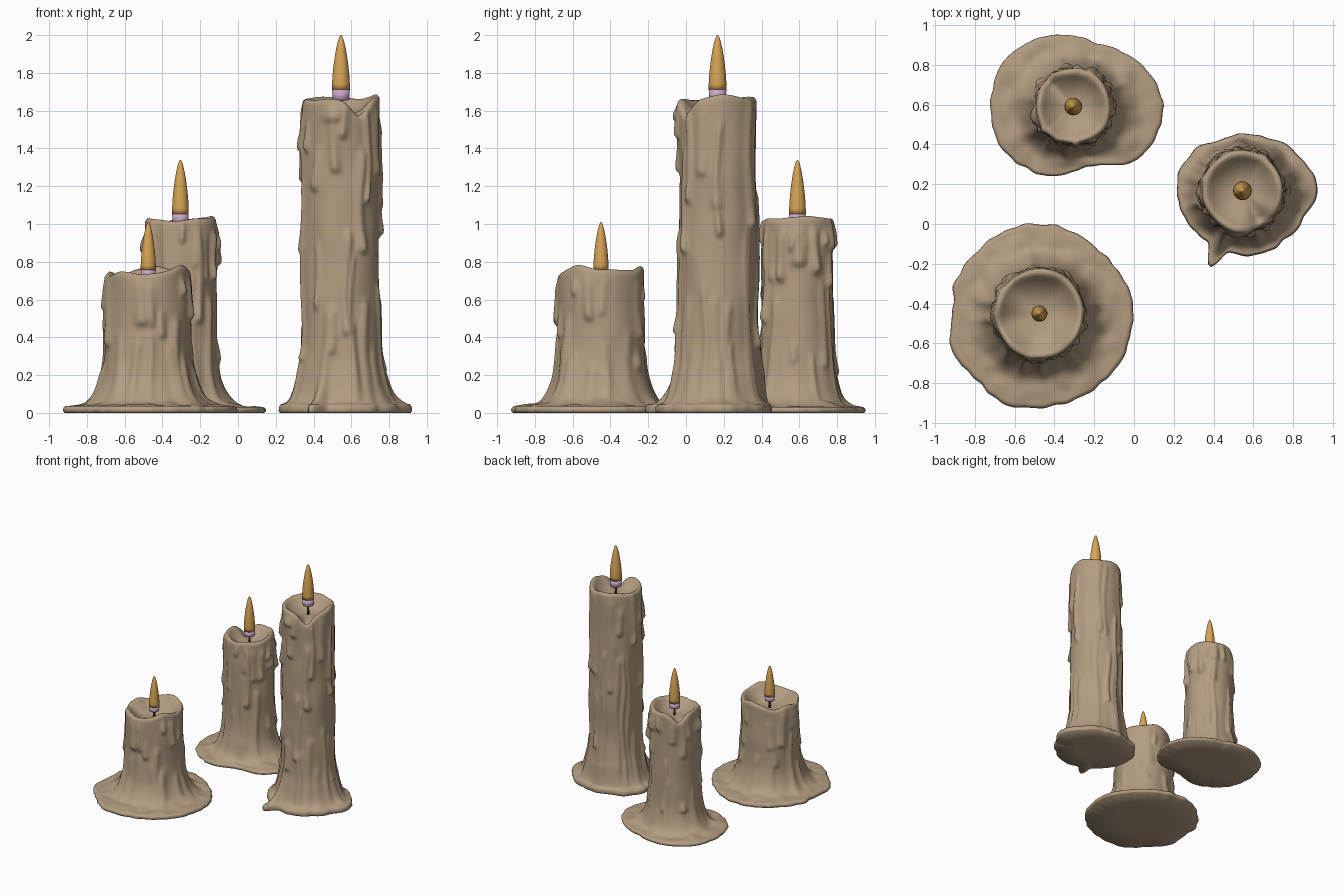
import bpy, math, random
from mathutils import Vector, noise

if "Cube" in bpy.data.objects:
    bpy.data.objects.remove(bpy.data.objects["Cube"])

COLS = 160
TAU = 2 * math.pi


def material(name, rgb):
    m = bpy.data.materials.new(name)
    m.diffuse_color = (*rgb, 1)
    m.use_nodes = True
    m.node_tree.nodes["Principled BSDF"].inputs["Base Color"].default_value = m.diffuse_color
    return m


WAX = material("tan wax", (0.45, 0.335, 0.22))
FLAME = material("amber flame", (0.68, 0.37, 0.09))
GLOW = material("lilac flame base", (0.58, 0.38, 0.58))
WICK = material("dark wick", (0.05, 0.035, 0.025))


def add_mesh(name, verts, faces, mat):
    me = bpy.data.meshes.new(name)
    me.from_pydata(verts, [], faces)
    me.materials.append(mat)
    me.polygons.foreach_set("use_smooth", [True] * len(me.polygons))
    me.update()
    ob = bpy.data.objects.new(name, me)
    bpy.context.collection.objects.link(ob)
    return ob


def skin(rows, n):
    """Join rings of n points from bottom to top, closing both ends with fans."""
    verts = [p for row in rows for p in row]
    faces = []
    for i in range(len(rows) - 1):
        for j in range(n):
            k = (j + 1) % n
            faces.append((i * n + j, i * n + k, (i + 1) * n + k, (i + 1) * n + j))
    for row, flip in ((0, True), (len(rows) - 1, False)):
        c = len(verts)
        verts.append(tuple(sum(p[a] for p in rows[row]) / n for a in range(3)))
        for j in range(n):
            a, b = row * n + j, row * n + (j + 1) % n
            faces.append((b, a, c) if flip else (a, b, c))
    return verts, faces


def lathe(name, cx, cy, profile, mat, n=32):
    rows = [[(cx + r * math.cos(TAU * j / n), cy + r * math.sin(TAU * j / n), z)
             for j in range(n)] for r, z in profile]
    return add_mesh(name, *skin(rows, n), mat)


def adiff(a, b):
    return (a - b + math.pi) % TAU - math.pi


def outline_at(pts, t):
    """Smooth closed interpolation of evenly spaced radii."""
    n = len(pts)
    u = t / TAU * n
    i = int(u)
    f = u - i
    a, b, c, d = (pts[(i + k) % n] for k in (-1, 0, 1, 2))
    return b + 0.5 * f * (c - a + f * (2*a - 5*b + 4*c - d + f * (3*(b - c) + d - a)))


def candle(name, cx, cy, R, top, floor, outline, rim, flare, drips, n_top, n_low, ends, seed):
    rnd = random.Random(seed)
    drips = [(math.radians(a), z1, z0, w, h) for a, z1, z0, w, h in drips]
    for i in range(n_top):      # runs that start at the rim
        z1 = top - rnd.uniform(0, .12)
        drips.append((TAU * (i + rnd.random()) / n_top, z1, top - rnd.uniform(*ends),
                      rnd.uniform(.08, .17), rnd.uniform(.014, .028)))
    for i in range(n_low):      # runs that reach down to the puddle
        drips.append((TAU * (i + rnd.random()) / n_low, rnd.uniform(.25, top * .75),
                      rnd.choice((0, 0, rnd.uniform(.1, top * .4))),
                      rnd.uniform(.07, .14), rnd.uniform(.014, .03)))

    def bump(t, z):
        total = 0
        for a, z1, z0, w, h in drips:
            d = adiff(t, a + .05 * math.sin(z * 9 + a * 5)) / w
            if abs(d) > 2.6 or z > z1 + .03 or z < z0 - .06:
                continue
            s = min(1, max(0, (z1 + .03 - z) / .09))
            s = s * s * (3 - 2 * s) * (.55 + .45 * math.exp(-((z - z0) / .07) ** 2))
            if z < z0:
                s *= math.exp(-((z0 - z) / .022) ** 2)
            total = max(total, h * s * math.exp(-d * d)) + .25 * min(total, h * s * math.exp(-d * d))
        return total

    def lump(t, z, r, scale, seedz):
        return noise.noise(Vector((cx + r * math.cos(t), cy + r * math.sin(t), z * .6)) * scale
                           + Vector((0, 0, seedz)))

    edge_h, rise, power = flare
    z0 = edge_h + .02 + rise
    body_n = int((top - z0) / .016)
    columns = []
    for j in range(COLS):
        t = TAU * j / COLS
        E = outline_at(outline, t)
        if name == "tall_candle":      # stray finger of wax on the puddle
            E += .105 * math.exp(-(adiff(t, math.radians(247)) / .11) ** 2)
        E += .012 * lump(t, 0, E, 14, seed)
        zr = top + sum(h * math.exp(-(adiff(t, math.radians(a)) / w) ** 2) for a, h, w in rim)
        zr += .006 * lump(t, top, R, 9, seed + 3)
        # puddle underside and rounded edge
        col = [(E * .5, 0), (E * .98, 0), (E, .012), (E * .992, edge_h * .75), (E * .97, edge_h)]
        base_r = R + .025

        def body_r(z):
            return (R + .025 * math.exp(-(z - z0) / .1) + bump(t, z)
                    + .009 * lump(t, z, R, 7, seed))
        rb = body_r(z0)
        # puddle top sweeping up into the body
        for i in range(1, 18):
            q = i / 18
            r = E * .97 + (rb - E * .97) * q
            z = edge_h + .02 * q + rise * q ** power
            z += .016 * lump(t, 0, r, 11, seed + 7) * math.sin(math.pi * q)
            col.append((r, max(z, .012)))
        # body wall
        for i in range(body_n + 1):
            z = z0 + (zr - .028 - z0) * i / body_n
            col.append((body_r(z), z))
        # rounded lip
        r = col[-1][0]
        L = R - .02 + .3 * (r - R)
        col += [(r - .002, zr - .016), (r - .008, zr - .006), ((r + L) / 2 - .004, zr),
                (L - .006, zr - .003), (L - .018, zr - .014)]
        # hollow bowl
        for i in range(1, 13):
            q = 1 - i / 13
            col.append(((L - .018) * q, floor + (zr - .014 - floor) * q ** 2.6))
        columns.append([(cx + r * math.cos(t), cy + r * math.sin(t), z) for r, z in col])
    rows = [list(row) for row in zip(*columns)]
    add_mesh(name + "_wax", *skin(rows, COLS), WAX)


def flame(name, cx, cy, base, split, tip, r, floor):
    lathe(name + "_wick", cx, cy, [(.009, floor - .02), (.008, base + .01)], WICK, 12)
    lathe(name + "_flame_base", cx, cy,
          [(r * .8, base), (r * .94, base + .004), (r, split)], GLOW)
    h = tip - split
    shape = [(1, 0), (1.0, .1), (.95, .25), (.85, .42), (.7, .6), (.53, .76), (.36, .88),
             (.2, .96), (.09, .99), (.02, 1)]
    lathe(name + "_flame", cx, cy, [(r * a, split + h * b) for a, b in shape], FLAME)


# short candle, front left
candle("short_candle", -.475, -.45, .225, .755, .655,
       [.47, .46, .44, .445, .45, .455, .44, .455, .435, .48, .46, .485, .475, .47, .47, .475],
       [(195, -.03, .4), (135, -.03, .35), (265, -.02, .6), (85, .022, .4), (325, .028, .4)],
       (.036, .13, 5), [(180, .72, .56, .25, .02), (275, .7, .5, .1, .02), (290, .55, .42, .1, .02),
                        (255, .4, .13, .09, .025), (310, .5, .1, .12, .03)],
       11, 14, (.1, .4), 4)
flame("short_candle", -.475, -.45, .715, .757, 1.01, .04, .655)

# medium candle, back left
candle("medium_candle", -.305, .59, .19, 1.03, .945,
       [.45, .42, .375, .34, .355, .38, .41, .42, .415, .42, .4, .375, .325, .32, .4, .445],
       [(135, -.07, .33), (20, .01, .5), (260, -.015, .5)],
       (.03, .13, 5), [(0, 1, .8, .2, .03), (30, .98, .76, .14, .035), (60, 1, .88, .2, .03),
                       (335, .97, .72, .13, .035), (300, .98, .5, .12, .03), (195, .96, .86, .25, .035)],
       14, 14, (.1, .45), 9)
flame("medium_candle", -.305, .59, 1.005, 1.052, 1.34, .044, .945)

# tall candle, right
candle("tall_candle", .545, .167, .203, 1.66, 1.575,
       [.375, .345, .32, .295, .29, .28, .31, .325, .33, .32, .315, .31, .325, .33, .33, .34],
       [(300, -.085, .33), (10, .025, .5), (110, .015, .6)],
       (.045, .15, 3), [(302, 1.4, .87, .13, .028), (262, 1.64, 1.56, .25, .03),
                        (185, 1.5, 1.4, .2, .025), (230, 1.4, 1.2, .12, .025),
                        (0, 1.3, 1.1, .15, .02), (285, .5, .05, .13, .035), (250, .55, .03, .11, .035)],
       12, 22, (.15, .9), 15)
flame("tall_candle", .545, .167, 1.655, 1.712, 2.0, .047, 1.575)
